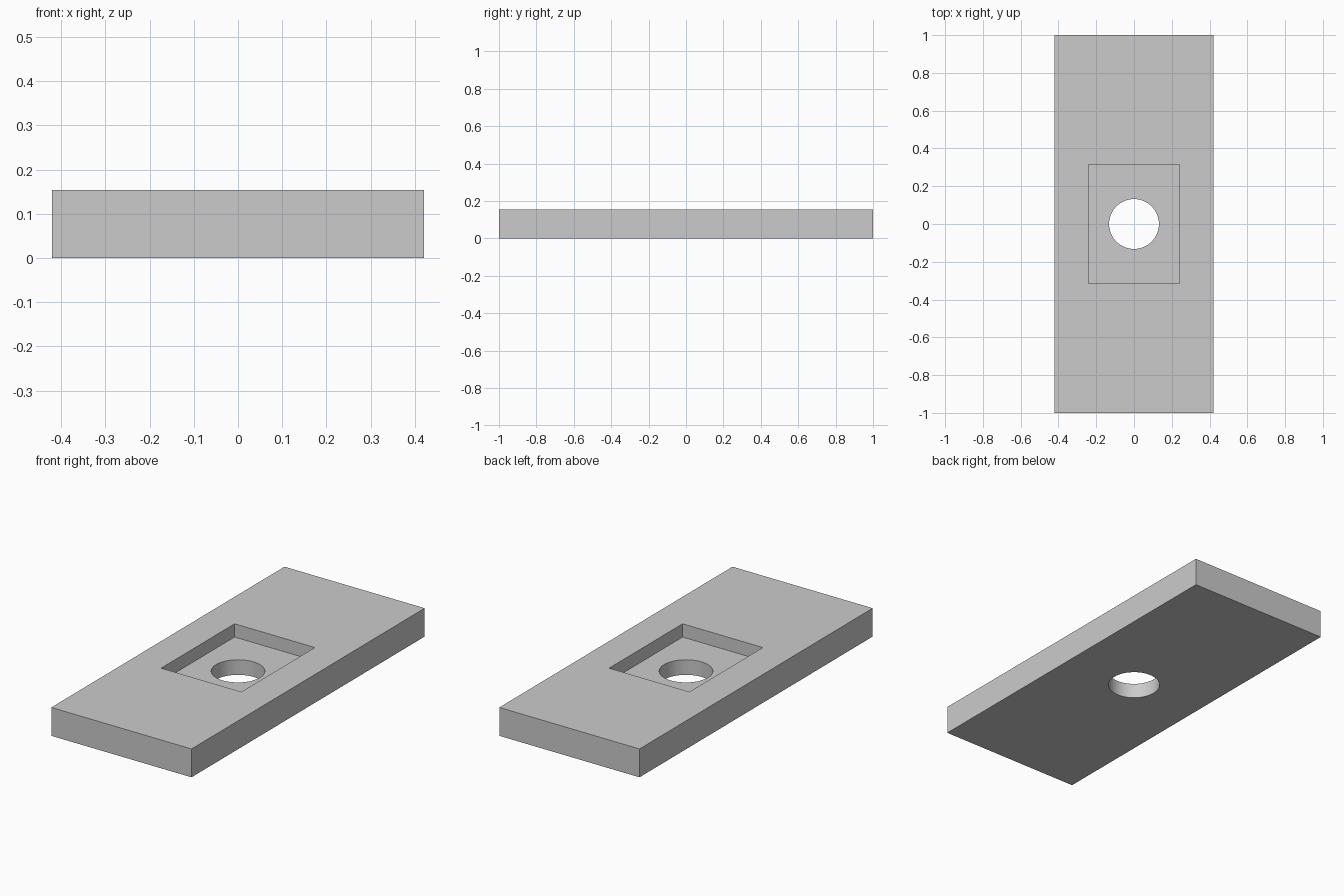
import bpy
import math

if "Cube" in bpy.data.objects:
    bpy.data.objects.remove(bpy.data.objects["Cube"], do_unlink=True)

WIDTH, LENGTH, HEIGHT = 0.842, 2.0, 0.154
POCKET_WIDTH, POCKET_LENGTH, POCKET_DEPTH = 0.482, 0.63, 0.072
HOLE_RADIUS = 0.132

grey = bpy.data.materials.new("plain grey")
grey.use_nodes = True
colour = (0.6, 0.6, 0.6, 1)
grey.diffuse_color = colour
grey.node_tree.nodes["Principled BSDF"].inputs["Base Color"].default_value = colour


def finish(name):
    obj = bpy.context.object
    obj.name = name
    obj.data.materials.append(grey)
    bpy.ops.object.transform_apply(location=True, rotation=True, scale=True)
    return obj


def box(name, size, z):
    bpy.ops.mesh.primitive_cube_add(size=1, location=(0, 0, z))
    bpy.context.object.scale = size
    return finish(name)


def cut(target, cutter):
    mod = target.modifiers.new(cutter.name, 'BOOLEAN')
    mod.operation = 'DIFFERENCE'
    mod.solver = 'EXACT'
    mod.object = cutter
    bpy.context.view_layer.objects.active = target
    bpy.ops.object.modifier_apply(modifier=mod.name)
    bpy.data.objects.remove(cutter, do_unlink=True)


# Flat rectangular plate
plate = box("plate", (WIDTH, LENGTH, HEIGHT), HEIGHT / 2)

# Rectangular pocket sunk into the top
cut(plate, box("pocket", (POCKET_WIDTH, POCKET_LENGTH, POCKET_DEPTH * 2), HEIGHT))

# Round hole through the pocket floor
bpy.ops.mesh.primitive_cylinder_add(vertices=64, radius=HOLE_RADIUS,
                                    depth=HEIGHT * 4, location=(0, 0, 0))
cut(plate, finish("hole"))

# Smooth hole wall, crisp edges elsewhere
bpy.ops.object.select_all(action='DESELECT')
plate.select_set(True)
bpy.context.view_layer.objects.active = plate
bpy.ops.object.shade_smooth_by_angle(angle=math.radians(30))
